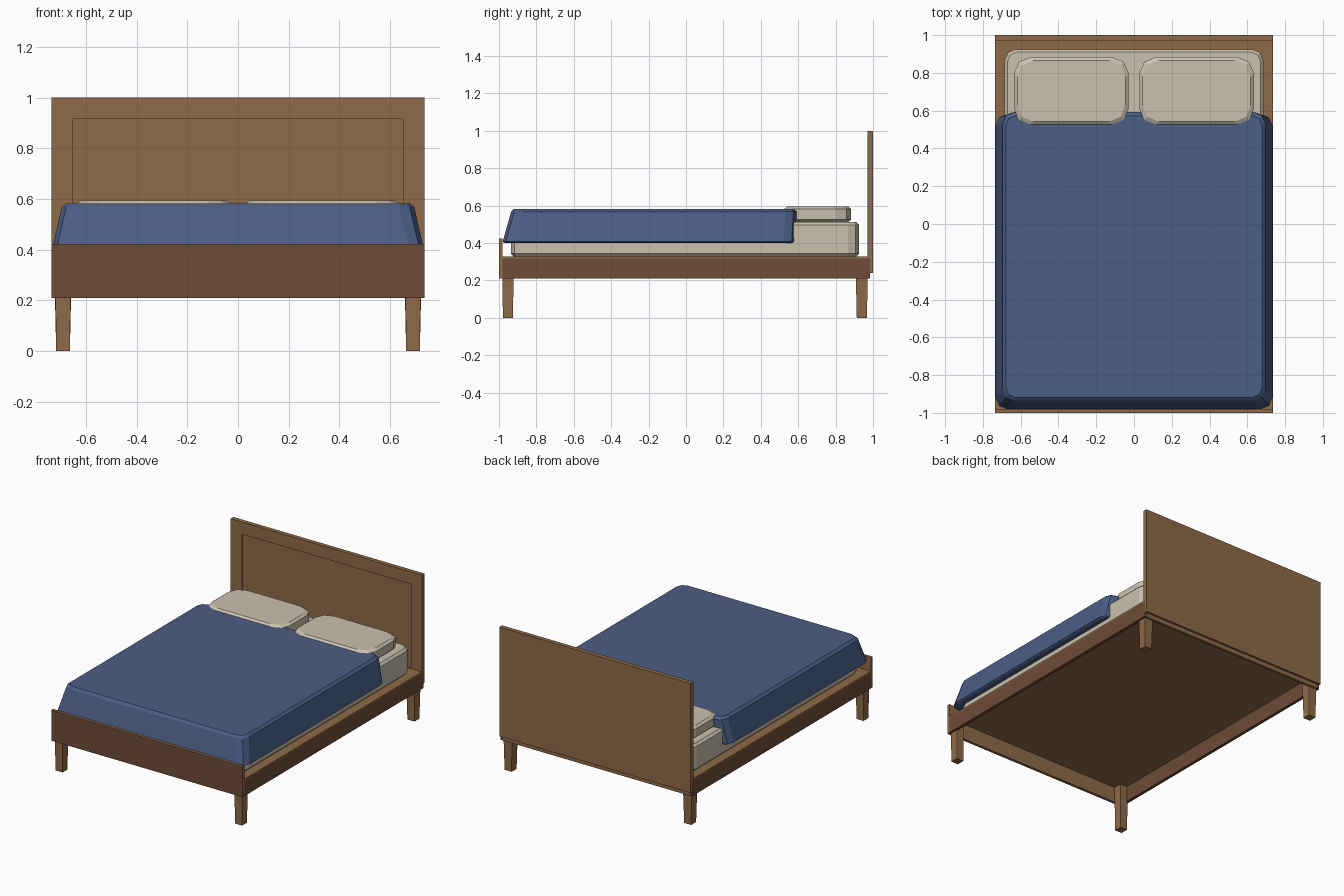
import bpy, bmesh, math

if "Cube" in bpy.data.objects:
    bpy.data.objects.remove(bpy.data.objects["Cube"])


def material(name, hexcol):
    m = bpy.data.materials.new(name)
    lin = []
    for i in (0, 2, 4):
        c = int(hexcol[i:i + 2], 16) / 255
        lin.append(c / 12.92 if c <= 0.04045 else ((c + 0.055) / 1.055) ** 2.4)
    m.diffuse_color = (*lin, 1)
    m.use_nodes = True
    m.node_tree.nodes["Principled BSDF"].inputs["Base Color"].default_value = m.diffuse_color
    return m


WOOD = material("light_wood", "8F6A47")
DARK = material("dark_wood", "6E4C37")
BLUE = material("blue_cloth", "4B5E85")
CREAM = material("cream_cloth", "CAC1AF")


def finish(name, bm, *mats):
    bmesh.ops.recalc_face_normals(bm, faces=bm.faces)
    me = bpy.data.meshes.new(name)
    bm.to_mesh(me)
    bm.free()
    for m in mats:
        me.materials.append(m)
    ob = bpy.data.objects.new(name, me)
    bpy.context.collection.objects.link(ob)
    return ob


def ring(x0, x1, y0, y1, r, n=2):
    """Rounded rectangle with n segments per corner (r = 0 gives 4 points)."""
    pts = []
    corners = ((x1 - r, y1 - r), (x0 + r, y1 - r), (x0 + r, y0 + r), (x1 - r, y0 + r))
    for k, (cx, cy) in enumerate(corners):
        for j in range(n + 1 if r else 1):
            a = math.pi / 2 * (k + j / n)
            pts.append((cx + r * math.cos(a), cy + r * math.sin(a)))
    return pts


def loft(name, levels, *mats):
    """Closed solid through rounded rectangles (z, x0, x1, y0, y1, r)."""
    bm = bmesh.new()
    loops = [[bm.verts.new((x, y, z)) for x, y in ring(*rect)] for z, *rect in levels]
    for a, b in zip(loops, loops[1:]):
        for i in range(len(a)):
            j = (i + 1) % len(a)
            bm.faces.new((a[i], a[j], b[j], b[i]))
    bm.faces.new(loops[0])
    bm.faces.new(loops[-1])
    return finish(name, bm, *mats)


def box(name, x0, x1, y0, y1, z0, z1, *mats):
    return loft(name, [(z0, x0, x1, y0, y1, 0), (z1, x0, x1, y0, y1, 0)], *mats)


# Frame: light deck on top of dark side rails
box("deck", -0.735, 0.735, -0.98, 0.985, 0.318, 0.328, WOOD)
for s, side in ((-1, "left"), (1, "right")):
    xa, xb = sorted((s * 0.735, s * 0.713))
    box(side + "_rail", xa, xb, -0.98, 0.985, 0.21, 0.318, DARK)
box("head_rail", -0.713, 0.713, 0.968, 0.985, 0.21, 0.318, WOOD)

# Footboard: light plank with a dark front face
foot = box("footboard", -0.735, 0.735, -1.0, -0.98, 0.21, 0.423, WOOD, DARK)
for f in foot.data.polygons:
    outer_end = abs(f.normal.x) > 0.9
    f.material_index = 1 if f.normal.y < -0.9 or outer_end and f.center.z < 0.3 else 0

# Headboard with a recessed front panel
bm = bmesh.new()
o = [bm.verts.new((x, 0.97, z)) for x, z in ((-0.735, 0.24), (0.735, 0.24), (0.735, 1), (-0.735, 1))]
p = [(-0.65, 0.33), (0.65, 0.33), (0.65, 0.915), (-0.65, 0.915)]
i1 = [bm.verts.new((x, 0.97, z)) for x, z in p]
i2 = [bm.verts.new((x, 0.979, z)) for x, z in p]
b = [bm.verts.new((v.co.x, 1.0, v.co.z)) for v in o]
for k in range(4):
    n = (k + 1) % 4
    for u, v in ((b, o), (o, i1), (i1, i2)):
        bm.faces.new((u[k], u[n], v[n], v[k]))
bm.faces.new(i2)
bm.faces.new(b)
finish("headboard", bm, WOOD)

# Tapered legs
for cy, end in ((-0.952, "front"), (0.94, "back")):
    for cx, side in ((-0.69, "left"), (0.69, "right")):
        loft(f"{end}_{side}_leg",
             [(z, cx - h, cx + h, cy - h, cy + h, 0)
              for z, h in ((0, 0.027), (0.318, 0.034 if end == "back" else 0.031))], WOOD)

# Mattress
loft("mattress", [
    (0.328, -0.67, 0.67, -0.92, 0.91, 0.05),
    (0.343, -0.685, 0.685, -0.935, 0.925, 0.06),
    (0.497, -0.685, 0.685, -0.935, 0.925, 0.06),
    (0.513, -0.67, 0.67, -0.92, 0.91, 0.05)], CREAM)

# Blanket flaring out towards its hem
loft("blanket", [
    (0.40, -0.72, 0.72, -0.968, 0.575, 0.055),
    (0.407, -0.732, 0.732, -0.98, 0.582, 0.06),
    (0.568, -0.695, 0.695, -0.935, 0.592, 0.06),
    (0.583, -0.678, 0.678, -0.918, 0.572, 0.05)], BLUE)

# Pillows
for s, side in ((-1, "left"), (1, "right")):
    c = s * 0.332
    loft(side + "_pillow", [
        (z, c - 0.303 + d, c + 0.303 - d, 0.525 + d, 0.883 - d, 0.085)
        for z, d in ((0.513, 0.015), (0.525, 0), (0.582, 0), (0.595, 0.017))], CREAM)
